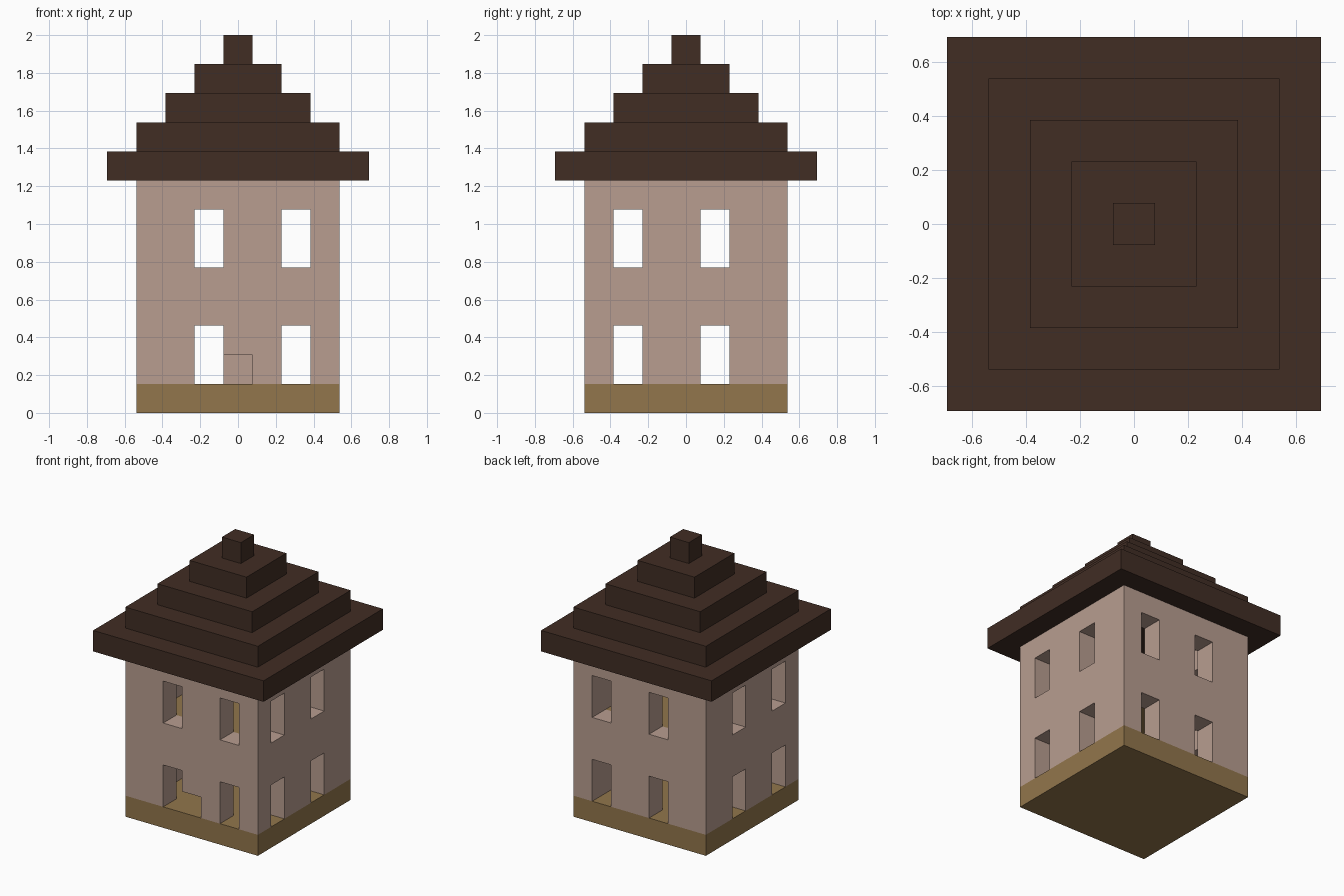
import bpy, bmesh
from mathutils import Vector

CELL = 2 / 13          # the house is 13 blocks tall

cube = bpy.data.objects.get("Cube")
if cube:
    bpy.data.objects.remove(cube, do_unlink=True)


def material(name, rgb):
    """Flat material from 0-255 display values."""
    lin = [((c / 255 + 0.055) / 1.055) ** 2.4 for c in rgb] + [1]
    mat = bpy.data.materials.new(name)
    mat.use_nodes = True
    mat.diffuse_color = lin
    mat.node_tree.nodes["Principled BSDF"].inputs["Base Color"].default_value = lin
    return mat


plaster = material("pink plaster", (184, 157, 144))
wood = material("tan wood", (146, 118, 76))
tiles = material("dark brown tiles", (65, 45, 36))


def finish(name, bm, mat):
    bmesh.ops.recalc_face_normals(bm, faces=bm.faces)
    bmesh.ops.scale(bm, vec=(CELL,) * 3, verts=bm.verts)
    mesh = bpy.data.meshes.new(name)
    bm.to_mesh(mesh)
    bm.free()
    mesh.materials.append(mat)
    obj = bpy.data.objects.new(name, mesh)
    bpy.context.collection.objects.link(obj)
    return obj


def slab(name, width, z, mat):
    """Square slab one block thick, sitting at block height z."""
    bm = bmesh.new()
    bmesh.ops.create_cube(bm, size=1)
    bmesh.ops.scale(bm, vec=(width, width, 1), verts=bm.verts)
    bmesh.ops.translate(bm, vec=(0, 0, z + 0.5), verts=bm.verts)
    return finish(name, bm, mat)


def is_wall(x, y, z):
    """True where the one-block-thick wall shell is solid."""
    if not (1 <= z <= 7 and max(abs(x), abs(y)) == 3):
        return False
    if z in (1, 2, 5, 6):                       # window rows of both storeys
        if abs(y) == 3 and x in (-1, 2):
            return False
        if abs(x) == 3 and y in (-2, 1):
            return False
    return not (x == 0 and y == -3 and z == 1)  # low front doorway


# Walls: outer skin of the solid blocks, with windows and doorway left open
bm = bmesh.new()
span = range(-3, 4)
for block in ((x, y, z) for x in span for y in span for z in range(1, 8)):
    if not is_wall(*block):
        continue
    centre = Vector(block) + Vector((0, 0, 0.5))
    for axis in range(3):
        for sign in (-1, 1):
            n = Vector((0, 0, 0))
            n[axis] = sign
            if is_wall(*(int(b + s) for b, s in zip(block, n))):
                continue
            u = Vector((n.y, n.z, n.x)) / 2
            v = n.cross(u)
            mid = centre + n / 2
            bm.faces.new([bm.verts.new(mid + a * u + b * v)
                          for a, b in ((-1, -1), (1, -1), (1, 1), (-1, 1))])
bmesh.ops.remove_doubles(bm, verts=bm.verts, dist=0.01)
finish("walls", bm, plaster)

# Floors
slab("ground_floor", 7, 0, wood)
slab("upper_floor", 5, 4, wood)

# Stepped roof
for step in range(5):
    slab(f"roof_step_{step + 1}", 9 - 2 * step, 8 + step, tiles)
